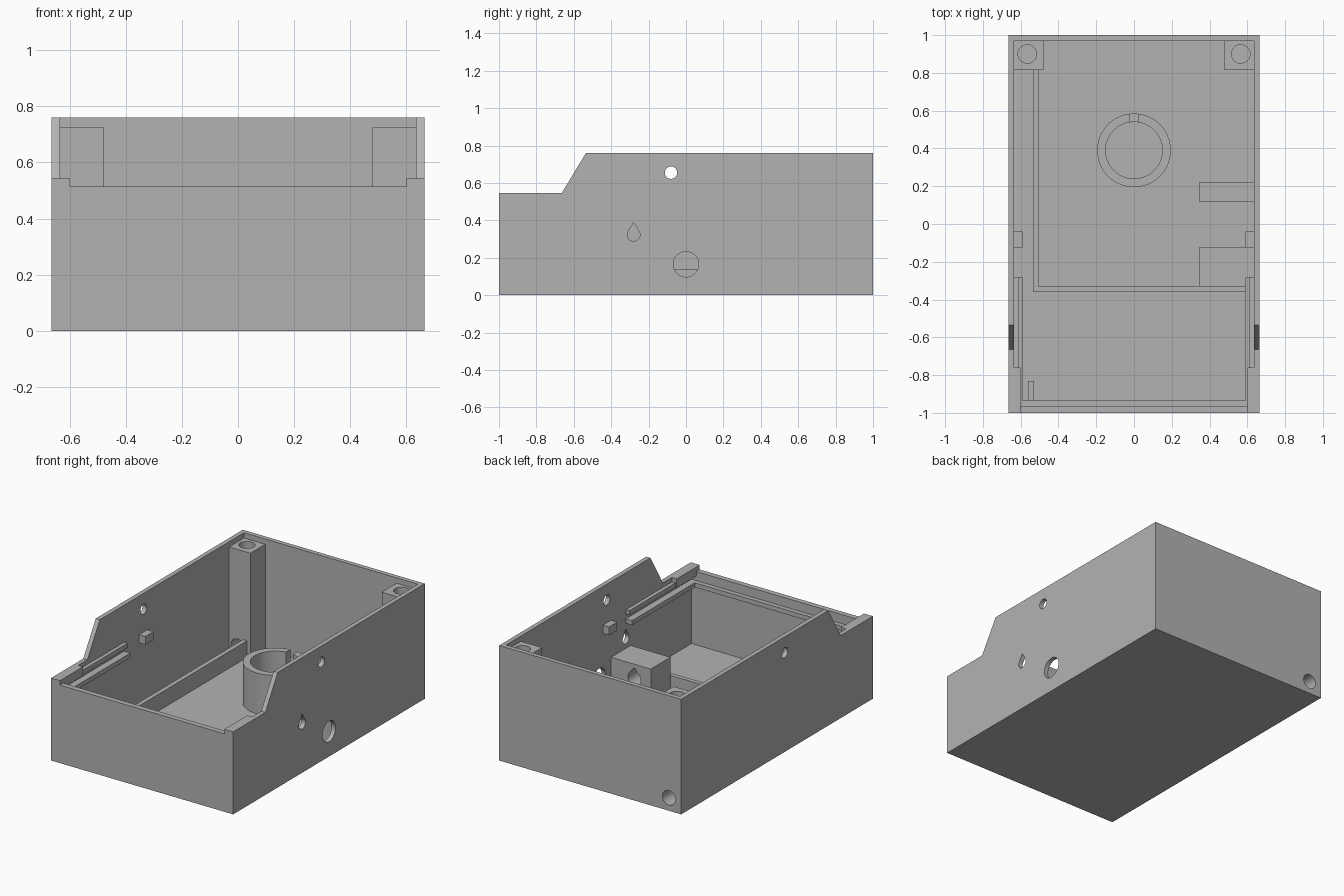
import bpy, bmesh
from math import cos, sin, pi, acos

if "Cube" in bpy.data.objects:
    bpy.data.objects.remove(bpy.data.objects["Cube"], do_unlink=True)

grey = bpy.data.materials.new("plain grey")
grey.use_nodes = True
grey.diffuse_color = (0.45, 0.45, 0.45, 1)
grey.node_tree.nodes["Principled BSDF"].inputs["Base Color"].default_value = grey.diffuse_color

PLACE = {"X": lambda u, v, w: (w, u, v),
         "Y": lambda u, v, w: (u, w, v),
         "Z": lambda u, v, w: (u, v, w)}


def prism(name, outline, axis, lo, hi):
    """Extrude a flat outline along an axis from lo to hi."""
    bm = bmesh.new()
    rings = [[bm.verts.new(PLACE[axis](u, v, w)) for u, v in outline] for w in (lo, hi)]
    n = len(outline)
    for ring in rings:
        bm.faces.new(ring)
    for i in range(n):
        j = (i + 1) % n
        bm.faces.new((rings[0][i], rings[0][j], rings[1][j], rings[1][i]))
    bmesh.ops.recalc_face_normals(bm, faces=bm.faces)
    mesh = bpy.data.meshes.new(name)
    bm.to_mesh(mesh)
    bm.free()
    mesh.materials.append(grey)
    ob = bpy.data.objects.new(name, mesh)
    bpy.context.collection.objects.link(ob)
    return ob


def box(name, x0, x1, y0, y1, z0, z1):
    return prism(name, [(x0, y0), (x1, y0), (x1, y1), (x0, y1)], "Z", z0, z1)


def circle(u, v, r, n=40):
    return [(u + r * cos(2 * pi * i / n), v + r * sin(2 * pi * i / n)) for i in range(n)]


def teardrop(u, v, r, tip, n=28):
    """Round below, with straight tangents meeting at a tip above."""
    a = acos(r / tip)
    arc = [pi / 2 + a + (2 * pi - 2 * a) * i / n for i in range(n + 1)]
    return [(u, v + tip)] + [(u + r * cos(t), v + r * sin(t)) for t in arc]


def cut(ob, *cutters):
    """Subtract each cutter, then discard it."""
    bpy.context.view_layer.objects.active = ob
    for c in cutters:
        c.hide_render = True
        mod = ob.modifiers.new("cut", "BOOLEAN")
        mod.operation, mod.solver, mod.object = "DIFFERENCE", "EXACT", c
        bpy.ops.object.modifier_apply(modifier=mod.name)
        bpy.data.objects.remove(c, do_unlink=True)


def smooth(ob):
    bpy.ops.object.select_all(action="DESELECT")
    ob.select_set(True)
    bpy.context.view_layer.objects.active = ob
    bpy.ops.object.shade_smooth_by_angle(angle=0.5)


HALF, INNER, FLOOR = 0.665, 0.635, 0.03


def cable_hole():
    return prism("cable_cutter", circle(-0.575, 0.085, 0.048), "Y", 0.75, 1.1)


# Open case with a lowered, sloping front
case = prism("case", [(-1, 0), (1, 0), (1, 0.76), (-0.535, 0.76), (-0.665, 0.545), (-1, 0.545)],
             "X", -HALF, HALF)
cut(case,
    box("cavity", -INNER, INNER, -0.965, 0.97, FLOOR, 1),
    box("front_notch", -0.6, 0.6, -1.1, -0.9, 0.515, 1),
    prism("pivot_cutter", circle(-0.08, 0.655, 0.033), "X", -1, 1),
    prism("drop_cutter", teardrop(-0.28, 0.323, 0.034, 0.065), "X", 0.5, 1),
    prism("shaft_cutter", circle(0, 0.165, 0.068), "X", 0.5, 1),
    cable_hole())
smooth(case)

# Parts repeated on both side walls
for side, s in (("left", 1), ("right", -1)):
    def wall_box(name, x0, *rest):
        a, b = sorted((s * x0, s * (INNER + 0.01)))
        return box(f"{side}_{name}", a, b, *rest)

    wall_box("front_shoulder", 0.6, -0.97, -0.76, 0.485, 0.545)
    wall_box("upper_rail", 0.61, -0.97, -0.28, 0.485, 0.515)
    wall_box("lower_rail", 0.59, -0.97, -0.28, 0.425, 0.455)
    wall_box("catch", 0.59, -0.125, -0.04, 0.45, 0.505)
    post = wall_box("screw_post", 0.48, 0.815, 0.98, 0.02, 0.725)
    cut(post, prism("screw_cutter", circle(s * 0.565, 0.9, 0.049), "Z", 0.4, 1))
    if s < 0:
        cut(post, cable_hole())
    smooth(post)

# Ledge inside the front wall
box("front_ledge", -0.6, 0.6, -0.97, -0.935, 0.425, 0.455)

# Low partition walls and cable rib on the floor
box("side_partition", -0.535, -0.505, -0.36, 0.82, 0.02, 0.14)
box("front_partition", -0.505, 0.64, -0.36, -0.33, 0.02, 0.14)
box("cable_rib", -0.56, -0.53, -0.97, -0.83, 0.02, 0.14)

# Bearing blocks with a teardrop bore
for name, y0, y1 in (("front_bearing", -0.33, -0.125), ("rear_bearing", 0.12, 0.22)):
    block = box(name, 0.345, 0.64, y0, y1, 0.02, 0.26)
    cut(block, prism("bore_cutter", teardrop(0.465, 0.165, 0.047, 0.072), "Y", y0 - 0.1, y1 + 0.1))
    smooth(block)

# Round socket with a notch at the back
socket = prism("socket", circle(0, 0.39, 0.195, 64), "Z", 0.02, 0.3)
cut(socket,
    prism("socket_cutter", circle(0, 0.39, 0.15, 64), "Z", FLOOR, 1),
    box("notch_cutter", -0.025, 0.025, 0.5, 0.7, 0.2, 1))
smooth(socket)
